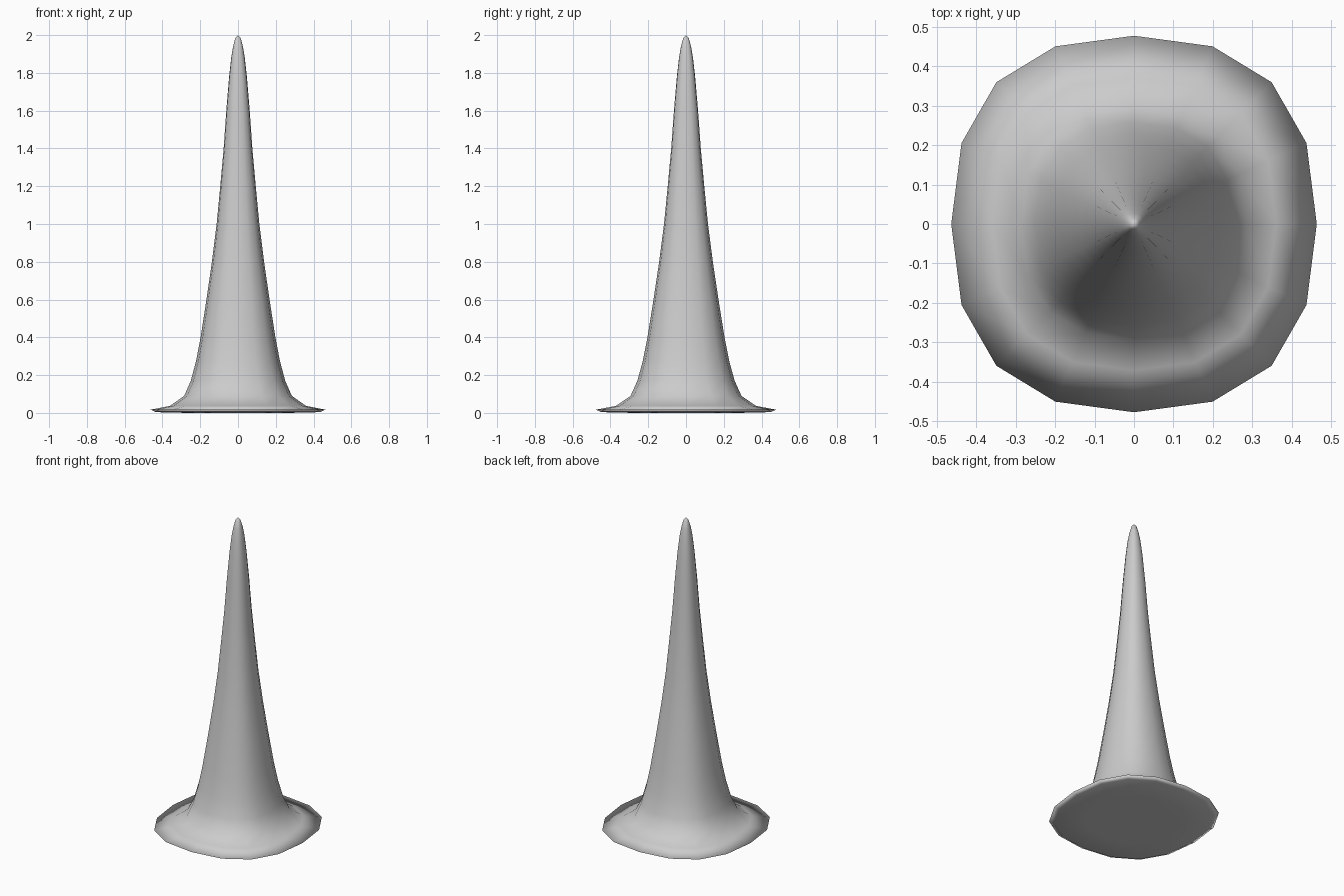
import bpy, bmesh, math

if "Cube" in bpy.data.objects:
    bpy.data.objects.remove(bpy.data.objects["Cube"])

SEGMENTS = 16
# (radius along x, height), from the underside out to the rim and up to the tip
PROFILE = [(0.27, 0.0), (0.435, 0.004), (0.463, 0.017), (0.36, 0.037),
           (0.285, 0.09), (0.25, 0.17), (0.222, 0.275), (0.198, 0.4),
           (0.167, 0.6), (0.138, 0.8), (0.113, 1.0), (0.094, 1.2),
           (0.076, 1.4), (0.062, 1.6), (0.047, 1.78), (0.036, 1.88),
           (0.026, 1.94), (0.014, 1.985)]

grey = bpy.data.materials.new("plain_grey")
grey.diffuse_color = (0.6, 0.6, 0.6, 1)
grey.use_nodes = True
grey.node_tree.nodes["Principled BSDF"].inputs["Base Color"].default_value = grey.diffuse_color


def ring_point(radius, i):
    """Slightly squared, slightly y-stretched circle."""
    a = 2 * math.pi * i / SEGMENTS
    a += 0.035 * math.sin(4 * a)
    r = radius * (1 + 0.065 * math.sin(2 * a) ** 2)
    return r * math.cos(a), r * 1.03 * math.sin(a)


bm = bmesh.new()
rings = [[bm.verts.new((*ring_point(r, i), z)) for i in range(SEGMENTS)]
         for r, z in PROFILE]

# Flared wall
for low, high in zip(rings, rings[1:]):
    for i in range(SEGMENTS):
        j = (i + 1) % SEGMENTS
        bm.faces.new((low[i], low[j], high[j], high[i]))

# Underside and rounded tip
bottom = bm.verts.new((0, 0, 0))
tip = bm.verts.new((0, 0, 2))
for i in range(SEGMENTS):
    j = (i + 1) % SEGMENTS
    bm.faces.new((bottom, rings[0][j], rings[0][i]))
    bm.faces.new((tip, rings[-1][i], rings[-1][j]))
for f in bm.faces:
    f.smooth = True

mesh = bpy.data.meshes.new("flared_spire")
bm.to_mesh(mesh)
bm.free()
mesh.materials.append(grey)
spire = bpy.data.objects.new("flared_spire", mesh)
bpy.context.collection.objects.link(spire)
